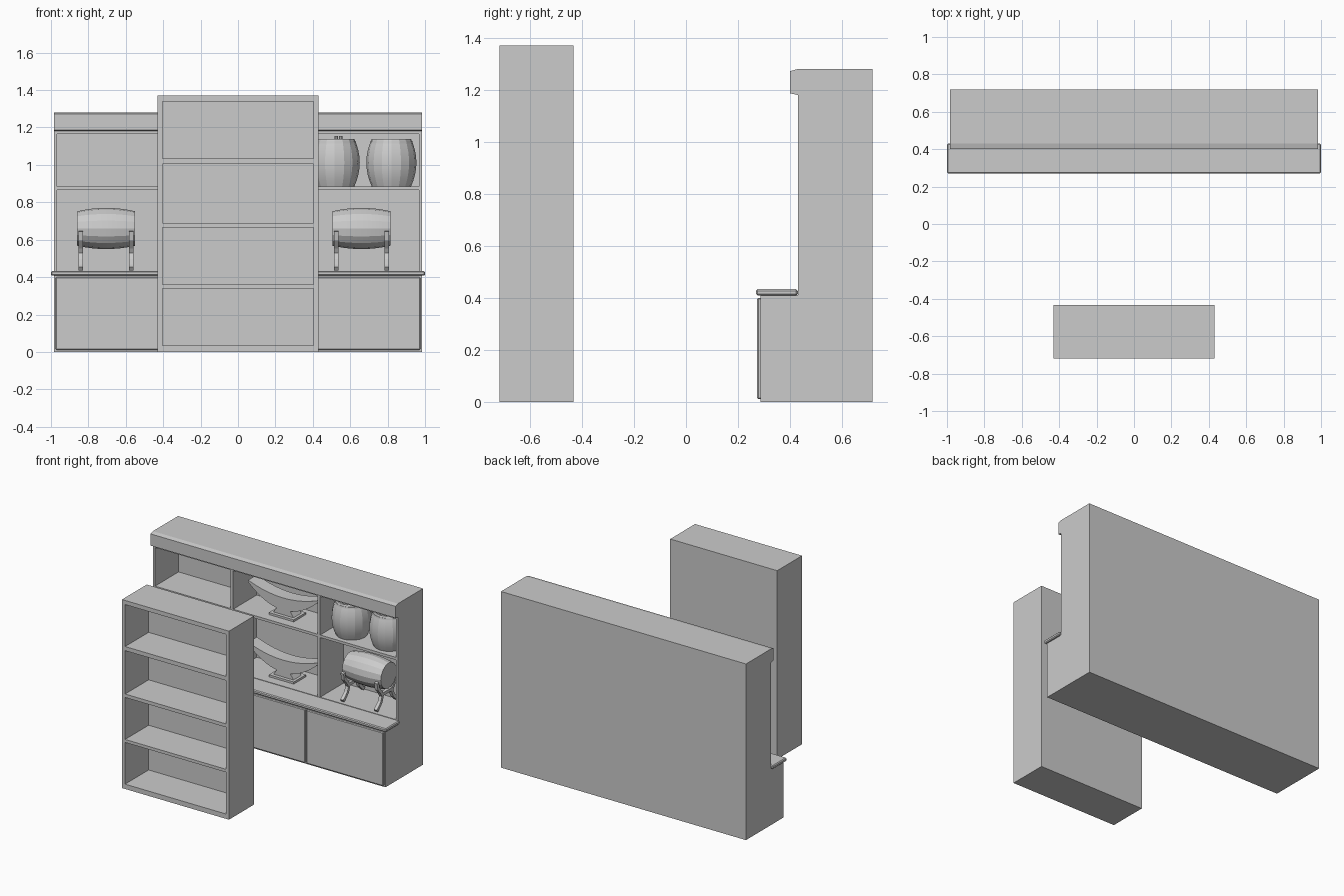
import bpy, bmesh, math
from mathutils import Matrix

cube = bpy.data.objects.get("Cube")
if cube:
    bpy.data.objects.remove(cube, do_unlink=True)

grey = bpy.data.materials.new("plain grey")
grey.use_nodes = True
COLOR = (0.6, 0.6, 0.6, 1)
grey.diffuse_color = COLOR
grey.node_tree.nodes["Principled BSDF"].inputs["Base Color"].default_value = COLOR


def finish(name, bm, smooth=False):
    bmesh.ops.recalc_face_normals(bm, faces=bm.faces)
    mesh = bpy.data.meshes.new(name)
    bm.to_mesh(mesh)
    bm.free()
    mesh.materials.append(grey)
    obj = bpy.data.objects.new(name, mesh)
    bpy.context.collection.objects.link(obj)
    if smooth:
        bpy.ops.object.select_all(action='DESELECT')
        obj.select_set(True)
        bpy.context.view_layer.objects.active = obj
        bpy.ops.object.shade_smooth_by_angle(angle=math.radians(15))
    return obj


def box(name, x, y, z, bevel=0):
    """Box from (low, high) ranges."""
    bm = bmesh.new()
    bmesh.ops.create_cube(bm, size=1)
    for v in bm.verts:
        v.co = [r[0] + (c + 0.5) * (r[1] - r[0]) for c, r in zip(v.co, (x, y, z))]
    if bevel:
        bmesh.ops.bevel(bm, geom=bm.edges[:], offset=bevel, segments=1, affect='EDGES')
    return finish(name, bm)


def extrude(name, points, axis, low, high):
    """Extrude a 2D outline along x (points y,z) or along y (points x,z)."""
    bm = bmesh.new()
    place = (lambda p, d: (d, *p)) if axis == 'x' else (lambda p, d: (p[0], d, p[1]))
    a, b = [[bm.verts.new(place(p, d)) for p in points] for d in (low, high)]
    bm.faces.new(a)
    bm.faces.new(b)
    for i in range(len(points)):
        j = (i + 1) % len(points)
        bm.faces.new((a[i], a[j], b[j], b[i]))
    return finish(name, bm)


def lathe(name, profile, matrix, sides=16):
    """Spin (radius, height) points about z, cap the ends, then place."""
    bm = bmesh.new()
    rings = []
    for r, h in profile:
        rings.append([bm.verts.new((r * math.cos(math.tau * i / sides),
                                    r * math.sin(math.tau * i / sides), h))
                      for i in range(sides)])
    for a, b in zip(rings, rings[1:]):
        for i in range(sides):
            j = (i + 1) % sides
            bm.faces.new((a[i], a[j], b[j], b[i]))
    bm.faces.new(rings[0])
    bm.faces.new(rings[-1])
    bm.transform(matrix)
    return finish(name, bm, True)


def ribbon(path, width):
    """Closed outline following an open path."""
    left, right = [], []
    for i, p in enumerate(path):
        a, b = path[max(i - 1, 0)], path[min(i + 1, len(path) - 1)]
        dx, dz = b[0] - a[0], b[1] - a[1]
        k = width / 2 / math.hypot(dx, dz)
        left.append((p[0] - dz * k, p[1] + dx * k))
        right.append((p[0] + dz * k, p[1] - dx * k))
    return left + right[::-1]


# Free-standing bookcase
FRONT, BACK = -0.718, -0.433
for s, side in ((-1, "right"), (1, "left")):
    box(f"bookcase_{side}_side", sorted((s * 0.405, s * 0.43)), (FRONT, BACK), (0, 1.37))
box("bookcase_back", (-0.405, 0.405), (BACK - 0.015, BACK), (0, 1.37))
for i, z in enumerate(((0, 0.035), (0.338, 0.36), (0.665, 0.69), (1.005, 1.035), (1.34, 1.37))):
    box(f"bookcase_shelf_{i}", (-0.405, 0.405), (FRONT, BACK - 0.015), z)

# Wall unit: base cabinet, doors and counter
FACE, REAR, COUNTER = 0.43, 0.718, 0.433
box("base_cabinet", (-0.985, 0.985), (0.287, REAR), (0, 0.41))
for name, x in (("right", (-0.975, -0.358)), ("middle", (-0.348, 0.348)), ("left", (0.358, 0.975))):
    box(f"{name}_door", x, (0.273, 0.292), (0.01, 0.4), 0.005)
box("counter", (-1, 1), (0.27, FACE), (0.408, COUNTER), 0.006)
box("cubby_floor", (-0.985, 0.985), (FACE, REAR), (0.41, COUNTER))

# Wall unit: cubbies above the counter
for s, side in ((-1, "right"), (1, "left")):
    box(f"unit_{side}_side", sorted((s * 0.968, s * 0.985)), (FACE, REAR), (COUNTER, 1.165))
    box(f"{side}_divider", sorted((s * 0.34, s * 0.36)), (FACE, 0.7), (COUNTER, 1.165))
box("unit_back", (-0.968, 0.968), (0.7, REAR), (COUNTER, 1.165))
SHELF = 0.885
for name, x in (("right", (-0.968, -0.36)), ("middle", (-0.34, 0.34)), ("left", (0.36, 0.968))):
    box(f"{name}_cubby_shelf", x, (FACE, 0.7), (0.866, SHELF))
extrude("cornice", [(REAR, 1.165), (FACE, 1.165), (FACE, 1.18), (0.4, 1.187), (0.4, 1.272),
                    (FACE, 1.28), (REAR, 1.28)], 'x', -0.985, 0.985)


def barrel_profile(end, bulge, half):
    steps = [i / 4 for i in range(-4, 5)]
    return [(bulge - (bulge - end) * t * t, half * t) for t in steps]


# Standing barrels with a raised rim and a lid
MID = 0.567
for i, x in enumerate((0.517, 0.82)):
    place = Matrix.Translation((x, MID, SHELF + 0.127))
    profile = barrel_profile(0.105, 0.134, 0.127)
    profile += [(0.096, 0.127), (0.096, 0.117)]
    lathe(f"standing_barrel_{i}", profile, place)
    hoop = [(0.112, 0.096), (0.116, 0.096), (0.112, 0.115), (0.106, 0.115)]
    lathe(f"barrel_hoop_{i}", hoop, place)
for x in (0.525, 0.55):
    lathe("barrel_peg", [(0.009, 0), (0.009, 0.03)], Matrix.Translation((x, MID, 1.125)), 8)

# Lying barrels, each on two trestles with curved legs
for i, x in enumerate((-0.705, 0.66)):
    place = Matrix.Translation((x, MID, 0.66)) @ Matrix.Rotation(math.pi / 2, 4, 'Y')
    lathe(f"lying_barrel_{i}", barrel_profile(0.092, 0.11, 0.155), place)
    for t in (-0.135, 0.135):
        span = (x + t - 0.012, x + t + 0.012)
        for s in (-1, 1):
            path = [(0.112, 0.645), (0.104, 0.6), (0.07, 0.56), (0.055, 0.53),
                    (0.07, 0.49), (0.1, 0.46), (0.12, 0.445)]
            extrude("trestle_leg", ribbon([(MID + s * y, z) for y, z in path], 0.022), 'x', *span)
        box("trestle_bar", span, (MID - 0.06, MID + 0.06), (0.53, 0.552))

# Curved crescents on small stepped stands
for i, floor in enumerate((COUNTER, SHELF)):
    steps = [k / 8 for k in range(-8, 9)]
    lower = [(0.28 * t, floor + 0.05 + 0.13 * t * t) for t in steps]
    upper = [(0.28 * t, floor + 0.14 + 0.055 * t * t) for t in reversed(steps)]
    extrude(f"crescent_{i}", lower + upper, 'y', MID - 0.05, MID + 0.05)
    box(f"crescent_foot_{i}", (-0.1, 0.1), (MID - 0.07, MID + 0.07), (floor, floor + 0.015))
    extrude(f"crescent_stand_{i}", [(-0.08, floor + 0.015), (0.08, floor + 0.015),
                                    (0.05, floor + 0.06), (-0.05, floor + 0.06)],
            'y', MID - 0.045, MID + 0.045)
